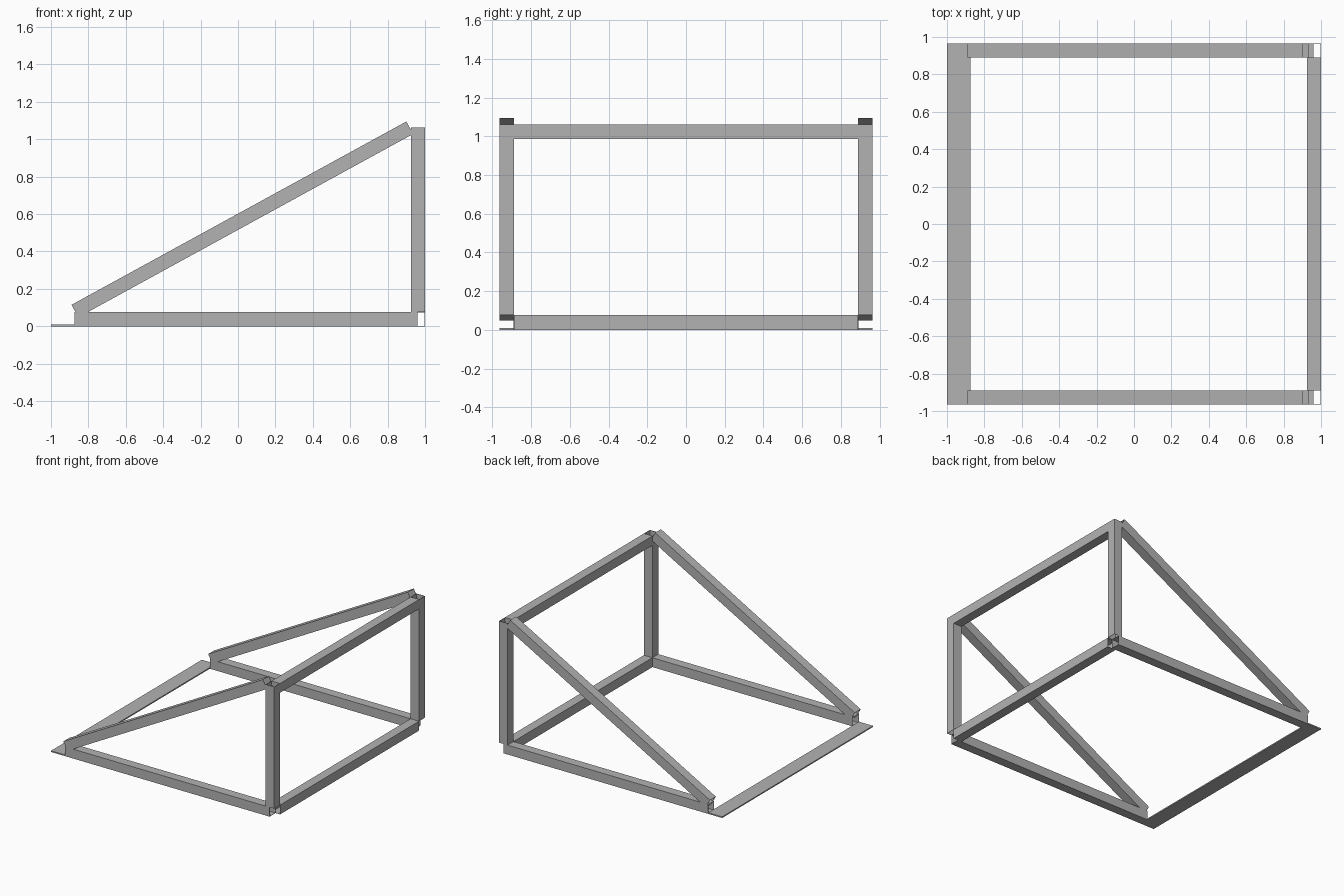
import bpy, bmesh
from mathutils import Matrix, Vector

cube = bpy.data.objects.get("Cube")
if cube:
    bpy.data.objects.remove(cube, do_unlink=True)

SIZE = 0.076        # outer width of the square tube
WALL = 0.003
HALF = SIZE / 2
SIDE_Y = 0.965 - HALF   # centre line of the side frames
BACK_X = 1 - HALF       # centre line of the upright frame
TOP_Z = 1.062

steel = bpy.data.materials.new("grey_steel")
steel.use_nodes = True
colour = (0.45, 0.45, 0.45, 1)
steel.diffuse_color = colour
steel.node_tree.nodes["Principled BSDF"].inputs["Base Color"].default_value = colour


def add_object(name, bm):
    mesh = bpy.data.meshes.new(name)
    bm.to_mesh(mesh)
    bm.free()
    mesh.materials.append(steel)
    obj = bpy.data.objects.new(name, mesh)
    bpy.context.collection.objects.link(obj)
    return obj


def tube(name, start, end):
    """Open-ended square tube between two points."""
    start, end = Vector(start), Vector(end)
    axis = (end - start).normalized()
    side = Vector((0, 1, 0)) if abs(axis.y) < 0.5 else Vector((1, 0, 0))
    turn = Matrix((side, axis.cross(side), axis)).transposed().to_4x4()
    bm = bmesh.new()
    bmesh.ops.create_cube(bm, size=1)
    caps = [f for f in bm.faces if abs(f.normal.z) > 0.5]
    bmesh.ops.delete(bm, geom=caps, context='FACES_ONLY')
    scale = Matrix.Diagonal((SIZE, SIZE, (end - start).length, 1))
    bm.transform(Matrix.Translation((start + end) / 2) @ turn @ scale)
    bmesh.ops.recalc_face_normals(bm, faces=bm.faces)
    obj = add_object(name, bm)
    wall = obj.modifiers.new("wall", 'SOLIDIFY')
    wall.thickness = WALL
    wall.offset = -1
    return obj


# Side frames: base rail, upright post and sloping brace
slope_low, slope_high = Vector((-0.89, 0, 0.115)), Vector((0.90, 0, 1.095))
run = (slope_high - slope_low).normalized()
drop = Vector((run.z, 0, -run.x)) * HALF
for label, y in (("front", -SIDE_Y), ("back", SIDE_Y)):
    shift = Vector((0, y, 0))
    tube(label + "_base_rail", (-0.875, y, HALF), (0.959, y, HALF))
    tube(label + "_post", (BACK_X, y, SIZE), (BACK_X, y, TOP_Z))
    tube(label + "_sloping_brace", slope_low + drop + shift, slope_high + drop + shift)

# Cross rails between the posts
inner = SIDE_Y - HALF
for label, z in (("lower", HALF), ("upper", TOP_Z - HALF)):
    tube(label + "_cross_rail", (BACK_X, -inner, z), (BACK_X, inner, z))

# Flat plate joining the low ends of the side frames
bm = bmesh.new()
bmesh.ops.create_cube(bm, size=1)
bm.transform(Matrix.Translation((-0.9375, 0, 0.005)) @ Matrix.Diagonal((0.125, 1.93, 0.01, 1)))
add_object("ground_plate", bm)
